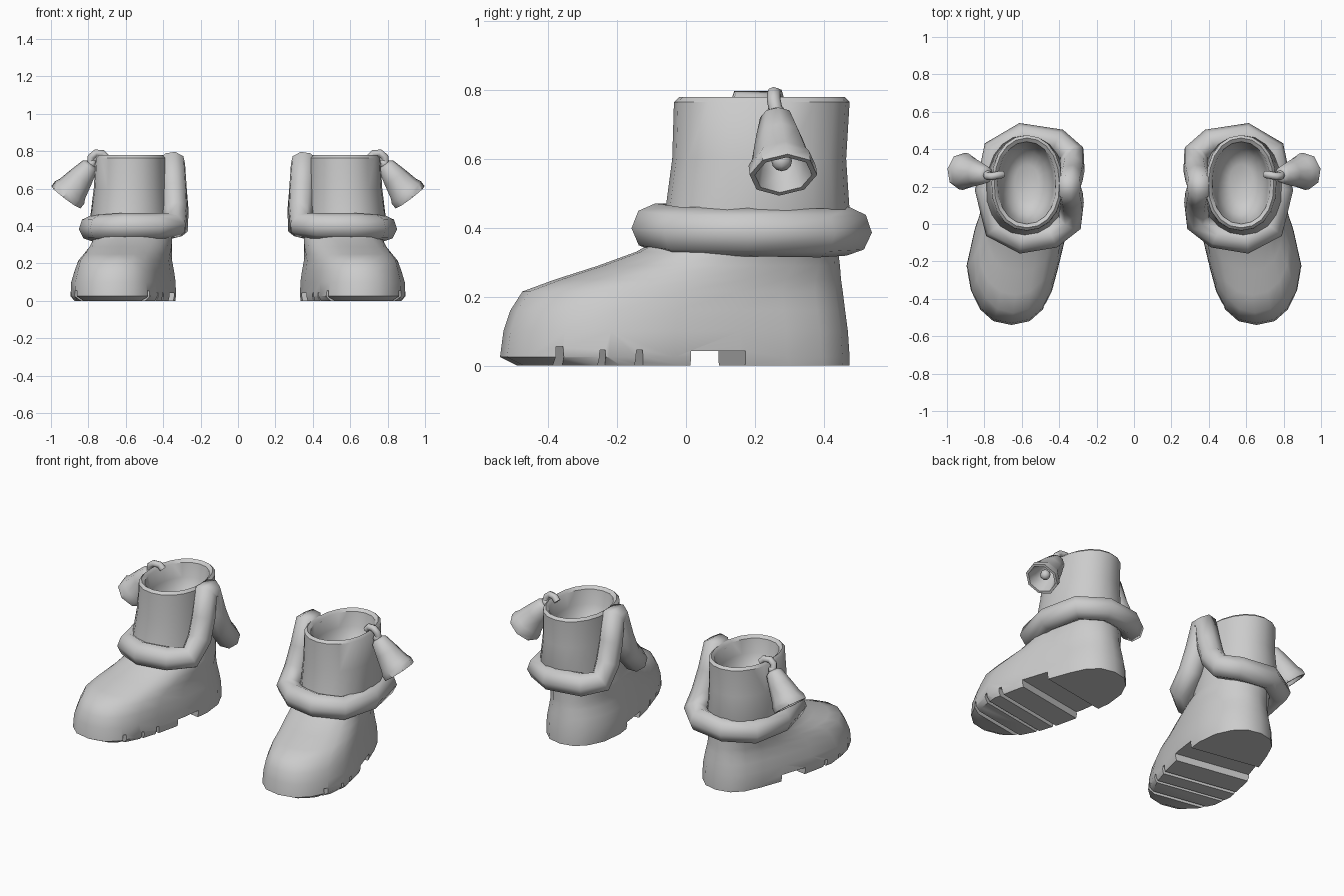
import bpy, bmesh, math
from mathutils import Vector, Matrix

cube = bpy.data.objects.get("Cube")
if cube:
    bpy.data.objects.remove(cube, do_unlink=True)

grey = bpy.data.materials.new("plain grey")
grey.use_nodes = True
colour = (0.6, 0.6, 0.6, 1)
grey.diffuse_color = colour
grey.node_tree.nodes["Principled BSDF"].inputs["Base Color"].default_value = colour


def select(ob):
    bpy.ops.object.select_all(action="DESELECT")
    ob.select_set(True)
    bpy.context.view_layer.objects.active = ob


def finish(ob, angle=40):
    """Colour, shade and mirror a part made for the left side."""
    ob.data.materials.clear()
    ob.data.materials.append(grey)
    select(ob)
    bpy.ops.object.shade_smooth_by_angle(angle=math.radians(angle))
    ob.modifiers.new("pair", "MIRROR").use_mirror_merge = False


def new_object(name, bm):
    bmesh.ops.recalc_face_normals(bm, faces=bm.faces)
    mesh = bpy.data.meshes.new(name)
    bm.to_mesh(mesh)
    bm.free()
    ob = bpy.data.objects.new(name, mesh)
    bpy.context.collection.objects.link(ob)
    return ob


def loft(name, rings):
    """Skin a stack of equal rings and close both ends."""
    bm = bmesh.new()
    loops = [[bm.verts.new(p) for p in ring] for ring in rings]
    n = len(loops[0])
    for a, b in zip(loops, loops[1:]):
        for i in range(n):
            j = (i + 1) % n
            bm.faces.new((a[i], a[j], b[j], b[i]))
    bm.faces.new(loops[0])
    bm.faces.new(loops[-1])
    return new_object(name, bm)


def tube(name, points, radius, cyclic=False):
    curve = bpy.data.curves.new(name, "CURVE")
    curve.dimensions = "3D"
    curve.bevel_depth = radius
    curve.bevel_resolution = 2
    curve.use_fill_caps = True
    line = curve.splines.new("POLY")
    line.points.add(len(points) - 1)
    for p, co in zip(line.points, points):
        p.co = (*co, 1)
    line.use_cyclic_u = cyclic
    ob = bpy.data.objects.new(name, curve)
    bpy.context.collection.objects.link(ob)
    select(ob)
    bpy.ops.object.convert(target="MESH")
    return bpy.context.object


def boot_ring(z, front, back, half, base, lean, power, sides=20):
    """Rounded outline whose toe swings outward."""
    ring = []
    for i in range(sides):
        t = math.tau * i / sides
        c, s = math.cos(t), math.sin(t)
        y = (front + back) / 2 + (back - front) / 2 * math.copysign(abs(s) ** power, s)
        k = min(max((0.25 - y) / 0.5, 0), 1)
        x = base + lean * k + half * (0.91 + 0.09 * k) * math.copysign(abs(c) ** power, c)
        ring.append((x, y, z))
    return ring


# Boot: sole, foot, shaft, then down into the rounded opening
sections = [
    (0.0, -0.49, 0.475, 0.25, 0.54, 0.11, 0.83),
    (0.025, -0.54, 0.475, 0.258, 0.54, 0.115, 0.83),
    (0.1, -0.53, 0.47, 0.256, 0.54, 0.115, 0.83),
    (0.16, -0.51, 0.462, 0.247, 0.54, 0.11, 0.86),
    (0.215, -0.475, 0.455, 0.237, 0.542, 0.105, 0.9),
    (0.25, -0.38, 0.45, 0.232, 0.545, 0.09, 0.92),
    (0.29, -0.255, 0.447, 0.227, 0.547, 0.07, 0.92),
    (0.33, -0.145, 0.442, 0.224, 0.55, 0.05, 0.92),
    (0.37, -0.075, 0.45, 0.222, 0.565, 0.03, 0.93),
    (0.45, -0.06, 0.475, 0.23, 0.578, 0.01, 0.95),
    (0.6, -0.04, 0.465, 0.214, 0.575, 0, 0.95),
    (0.765, -0.035, 0.475, 0.206, 0.573, 0, 0.95),
    (0.78, -0.02, 0.46, 0.19, 0.573, 0, 0.95),
    (0.765, 0.0, 0.44, 0.17, 0.573, 0, 0.95),
    (0.68, 0.015, 0.425, 0.155, 0.573, 0, 0.95),
    (0.6, 0.05, 0.39, 0.125, 0.573, 0, 0.95),
    (0.56, 0.12, 0.32, 0.07, 0.573, 0, 0.95),
]
boot = loft("boot", [boot_ring(*s) for s in sections])

# Arch notch and tread grooves cut across the sole
for y, width, height in ((0.06, 0.165, 0.043), (-0.18, 0.03, 0.045),
                         (-0.29, 0.025, 0.045), (-0.41, 0.03, 0.055)):
    bm = bmesh.new()
    bmesh.ops.create_cube(bm, size=1)
    for v in bm.verts:
        if v.co.z > 0 and width < 0.1:
            v.co.y *= 0.6
    place = Matrix.Translation((0.62, y, 0)) @ Matrix.Rotation(math.radians(10), 4, "Z")
    bm.transform(place @ Matrix.Diagonal((0.9, width, 2 * height, 1)))
    cutter = new_object("sole_cutter", bm)
    cutter.hide_render = True
    select(boot)
    cut = boot.modifiers.new("groove", "BOOLEAN")
    cut.object = cutter
    cut.solver = "EXACT"
    bpy.ops.object.modifier_apply(modifier=cut.name)
    bpy.data.objects.remove(cutter, do_unlink=True)
finish(boot, 42)

# Padded cuff, low all round and sweeping up to a steep tab on the inner side
cuff_path = [
    (0.6, -0.088, 0.4), (0.735, -0.02, 0.39), (0.78, 0.18, 0.388),
    (0.74, 0.39, 0.385), (0.6, 0.47, 0.39), (0.41, 0.44, 0.39),
    (0.33, 0.37, 0.405), (0.333, 0.3, 0.49), (0.343, 0.25, 0.61),
    (0.352, 0.218, 0.742), (0.352, 0.182, 0.742), (0.343, 0.15, 0.61),
    (0.337, 0.1, 0.49), (0.342, 0.015, 0.405), (0.44, -0.06, 0.4),
]
finish(tube("cuff_trim", cuff_path, 0.071, cyclic=True), 65)

# Bell hanging outward from the rim
bell_top = Vector((0.79, 0.262, 0.725))
bell_axis = Vector((0.125, 0.02, -0.165)).normalized()
turn = bell_axis.to_track_quat("Z", "Y")


def bell_ring(radius, depth, sides=8):
    return [bell_top + turn @ Vector((radius * math.cos(math.tau * i / sides),
                                      radius * math.sin(math.tau * i / sides), depth))
            for i in range(sides)]


bell_profile = [(0.03, -0.008), (0.048, 0.006), (0.068, 0.08), (0.087, 0.16),
                (0.099, 0.183), (0.099, 0.216), (0.084, 0.216), (0.068, 0.16), (0.035, 0.04)]
finish(loft("bell", [bell_ring(*p) for p in bell_profile]), 45)


def ball(name, depth, radius):
    bm = bmesh.new()
    bmesh.ops.create_uvsphere(bm, u_segments=8, v_segments=6, radius=radius,
                              matrix=Matrix.Translation(bell_top + bell_axis * depth))
    finish(new_object(name, bm), 60)


ball("bell_clapper", 0.165, 0.03)
ball("bell_knob", -0.012, 0.026)

# Bell cord looped over the rim
cord_path = [(0.705, 0.265, 0.765), (0.725, 0.262, 0.788), (0.76, 0.255, 0.79),
             (0.785, 0.255, 0.77), (0.788, 0.262, 0.735)]
finish(tube("bell_cord", cord_path, 0.02), 60)
